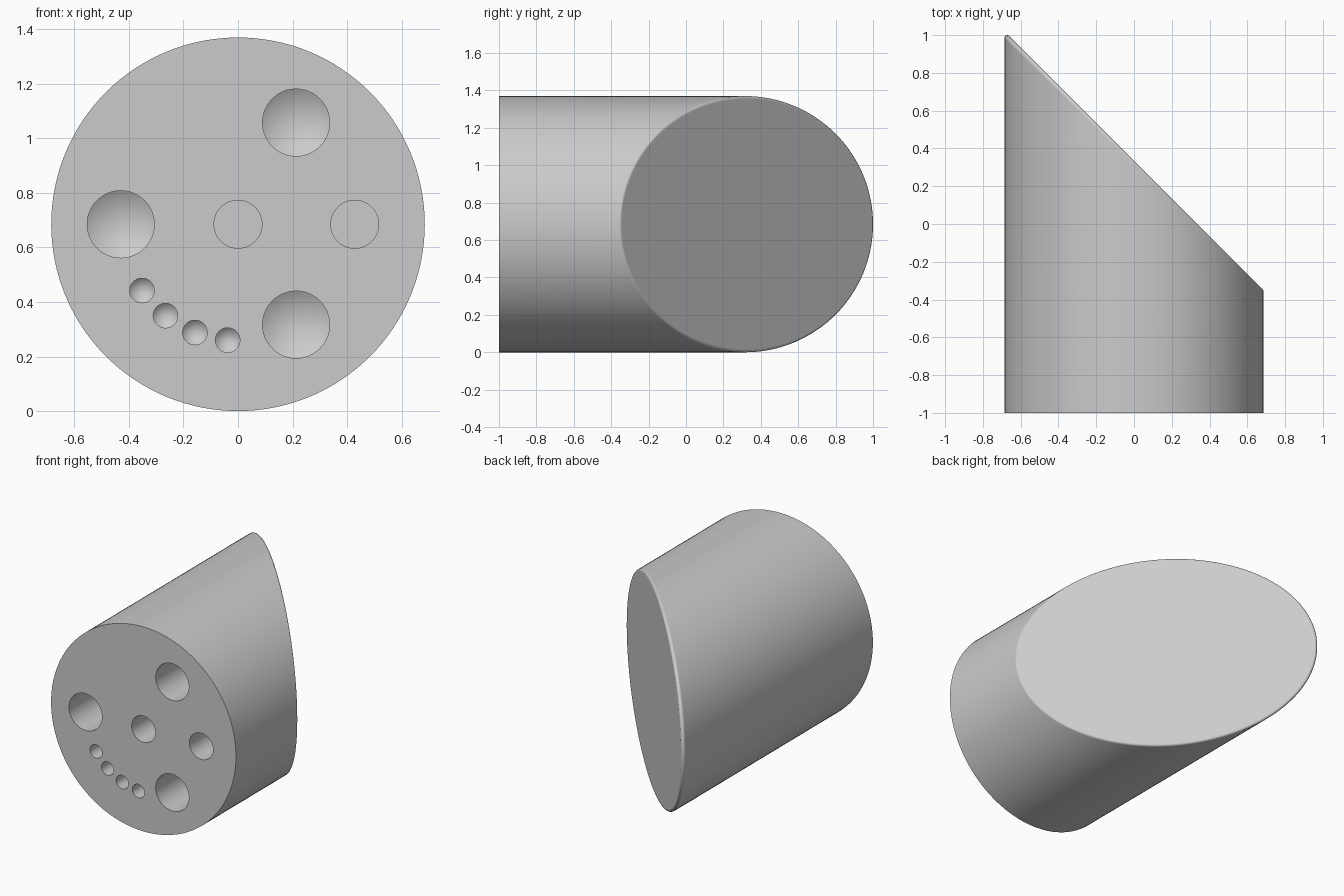
import bpy, bmesh, math
from mathutils import Vector

cube = bpy.data.objects.get("Cube")
if cube:
    bpy.data.objects.remove(cube, do_unlink=True)

R, FRONT, SEG = 0.685, -1.0, 128      # body radius, front plane, sides
FILLET, STEPS = 0.0145, 6             # rounded rim of the slanted end
PLANE = 0.3355                        # slanted end lies on x + y = PLANE
SLANT = Vector((1, 1, 0)).normalized()

# Holes: x, z, radius, straight depth, depth of the conical tip
BIG, FLAT, SMALL = (0.123, 0.5, 0.074), (0.088, 0.5, 0), (0.045, 0.3, 0.045)
HOLES = [(-0.43, 0.685, *BIG), (0.213, 1.058, *BIG), (0.213, 0.317, *BIG),
         (0.0, 0.685, *FLAT), (0.428, 0.685, *FLAT),
         (-0.352, 0.442, *SMALL), (-0.266, 0.35, *SMALL),
         (-0.158, 0.288, *SMALL), (-0.038, 0.26, *SMALL)]

bm = bmesh.new()


def ring(points):
    """Closed loop of vertices joined by edges."""
    verts = [bm.verts.new(p) for p in points]
    for i, v in enumerate(verts):
        bm.edges.new((v, verts[i - 1]))
    return verts


def circle(x, y, z, r, n):
    return ring([(x + r * math.cos(2 * math.pi * i / n), y,
                  z + r * math.sin(2 * math.pi * i / n)) for i in range(n)])


def bridge(a, b):
    for i in range(len(a)):
        bm.faces.new((a[i - 1], a[i], b[i], b[i - 1]))


def edges_of(verts):
    return [bm.edges.get((v, verts[i - 1])) for i, v in enumerate(verts)]


def fillet_point(i, t):
    """Point on a ball rolled between the round wall and the slanted end."""
    a = 2 * math.pi * i / SEG
    n = Vector((math.cos(a), 0, math.sin(a)))
    c = n * (R - FILLET)
    c.y = PLANE - FILLET * math.sqrt(2) - c.x
    return c + FILLET * n.slerp(SLANT, t) + Vector((0, 0, R))


# Round wall, rounded rim and slanted end
front_rim = circle(0, FRONT, R, R, SEG)
rings = [front_rim]
for s in range(STEPS + 1):
    rings.append(ring([fillet_point(i, s / STEPS) for i in range(SEG)]))
for a, b in zip(rings, rings[1:]):
    bridge(a, b)
bm.faces.new(rings[-1])
for e in edges_of(rings[1]) + edges_of(rings[-1]):
    e.smooth = False

# Holes with flat or conical bottoms
outline = edges_of(front_rim)
for x, z, r, depth, tip in HOLES:
    n = 48
    mouth = circle(x, FRONT, z, r, n)
    floor = circle(x, FRONT + depth, z, r, n)
    outline += edges_of(mouth)
    bridge(mouth, floor)
    if tip:
        apex = bm.verts.new((x, FRONT + depth + tip, z))
        for i in range(n):
            bm.faces.new((floor[i - 1], floor[i], apex))
    else:
        bm.faces.new(floor)

# Front face around the hole mouths
bmesh.ops.triangle_fill(bm, edges=outline, use_beauty=True, use_dissolve=False,
                        normal=(0, -1, 0))
bmesh.ops.recalc_face_normals(bm, faces=bm.faces)

mesh = bpy.data.meshes.new("slanted_cylinder_body")
bm.to_mesh(mesh)
bm.free()
body = bpy.data.objects.new("slanted_cylinder_body", mesh)
bpy.context.collection.objects.link(body)

# Material
grey = bpy.data.materials.new("light_grey")
grey.use_nodes = True
colour = (0.6, 0.6, 0.6, 1)
grey.diffuse_color = colour
grey.node_tree.nodes["Principled BSDF"].inputs["Base Color"].default_value = colour
mesh.materials.append(grey)

# Smooth shading with sharp edges
bpy.ops.object.select_all(action='DESELECT')
body.select_set(True)
bpy.context.view_layer.objects.active = body
bpy.ops.object.shade_smooth_by_angle(angle=math.radians(28))
